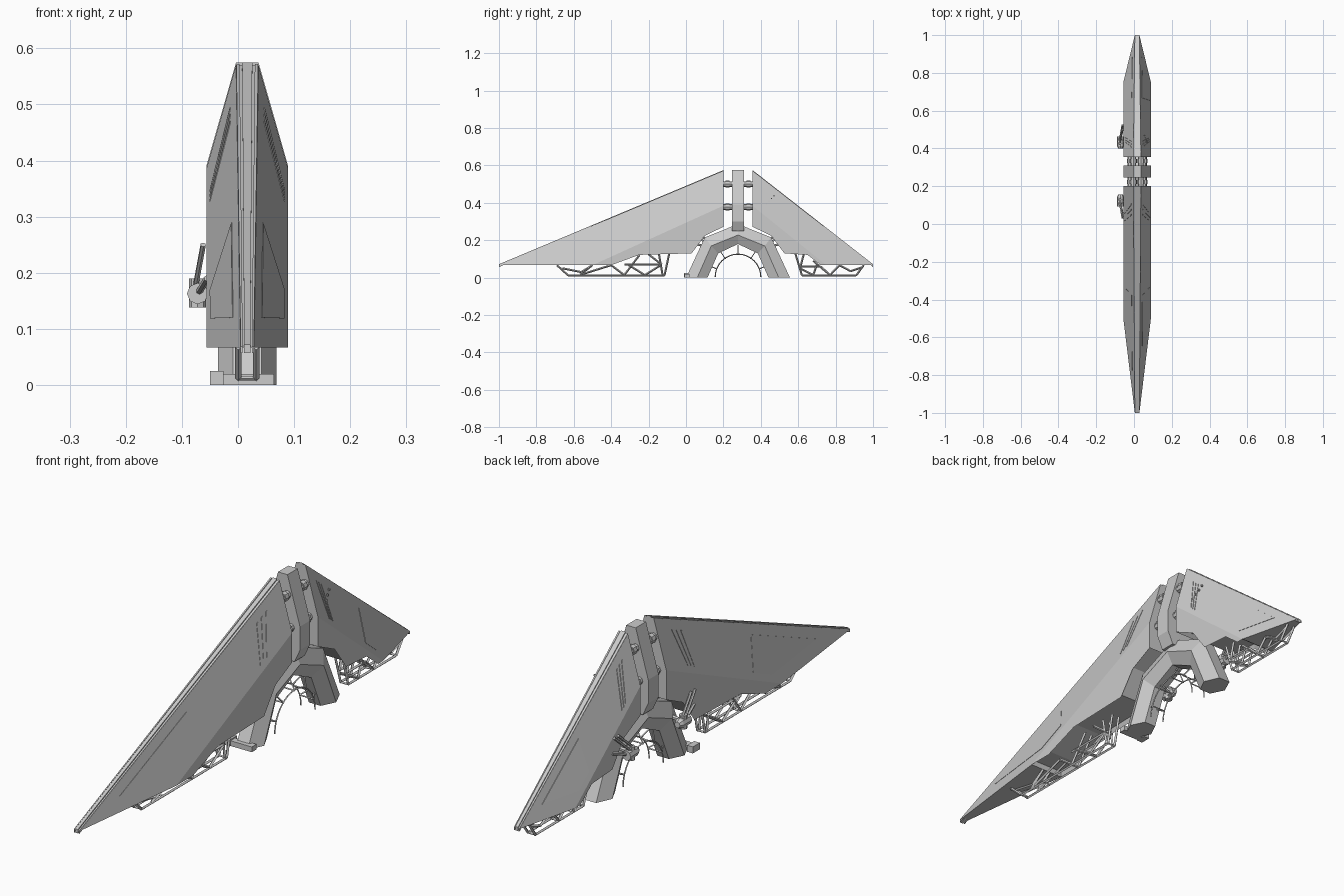
import bpy, bmesh, math
from mathutils import Vector

if "Cube" in bpy.data.objects:
    bpy.data.objects.remove(bpy.data.objects["Cube"])

CX, CY = 0.0165, 0.278          # symmetry planes of the hull and the arch


def finish(bm, name):
    bmesh.ops.recalc_face_normals(bm, faces=bm.faces)
    me = bpy.data.meshes.new(name)
    bm.to_mesh(me)
    bm.free()
    ob = bpy.data.objects.new(name, me)
    bpy.context.collection.objects.link(ob)
    return ob


def bar(bm, a, b, r, n=4, r2=None):
    a, b = Vector(a), Vector(b)
    d = b - a
    m = d.to_track_quat('Z', 'Y').to_matrix().to_4x4()
    m.translation = (a + b) / 2
    bmesh.ops.create_cone(bm, cap_ends=True, segments=n, radius1=r,
                          radius2=r if r2 is None else r2, depth=d.length, matrix=m)


def box(bm, lo, hi):
    vs = bmesh.ops.create_cube(bm, size=1)['verts']
    for v in vs:
        v.co = Vector([l + (c + .5) * (h - l) for c, l, h in zip(v.co, lo, hi)])


def my(y):                       # mirror about the arch centre
    return 2 * CY - y


# Wing hull: slanted upper faces, vertical lower sides, recessed underside
def wing(name, tip, peak, crease_tip, crease_peak, belly):
    bm = bmesh.new()
    pts = [(tip, .012), (peak, .02), (crease_peak, .073)] + \
          [(p, .073) for p in belly] + [(crease_tip, .073)]
    R = [bm.verts.new((CX + w, *p)) for p, w in pts]
    L = [bm.verts.new((CX - w, *p)) for p, w in pts]
    n = len(pts)
    for S in (L, R):
        bm.faces.new((S[0], S[1], S[2], S[n - 1]))
        bm.faces.new(S[2:])
    bm.faces.new((L[0], L[1], R[1], R[0]))
    bm.faces.new((L[1], L[2], L[3], R[3], R[2], R[1]))
    under = [bm.faces.new((L[i], L[i + 1], R[i + 1], R[i])) for i in range(3, n - 1)]
    bm.faces.new((L[n - 1], L[0], R[0], R[n - 1]))
    bmesh.ops.recalc_face_normals(bm, faces=bm.faces)
    bmesh.ops.inset_region(bm, faces=under, thickness=.008, depth=-.018)
    finish(bm, name)

    # Raised spine and side lips along the leading edge
    bm = bmesh.new()
    for off, w, h in ((0, .009, .005), (-.0165, .003, .002), (.0165, .003, .002)):
        k = [.6, 1]
        ring = []
        for (y, z), f in zip((tip, peak), k):
            ring.append([bm.verts.new((CX + (off + sx * w) * f, y, z + dz))
                         for sx, dz in ((-1, -.01), (1, -.01), (1, h), (-1, h))])
        for i in range(4):
            j = (i + 1) % 4
            bm.faces.new((ring[0][i], ring[0][j], ring[1][j], ring[1][i]))
        bm.faces.new(ring[0])
        bm.faces.new(ring[1])
    finish(bm, name + "_spine")

    # Thin plates on the slanted faces, laid out in (along, down) coordinates
    bm = bmesh.new()

    def plate(side, uv, t=.0015):
        vs = []
        for u, v in uv:
            top = Vector((.012 + .008 * u, *Vector(tip).lerp(Vector(peak), u)))
            low = Vector((.073, *Vector(crease_tip).lerp(Vector(crease_peak), u)))
            p = top.lerp(low, v)
            vs.append(bm.verts.new((CX + side * (p.x + t), p.y, p.z + t * .3)))
        f = bm.faces.new(vs)
        ext = bmesh.ops.extrude_face_region(bm, geom=[f])['geom']
        for e in ext:
            if isinstance(e, bmesh.types.BMVert):
                e.co.x -= side * t * 2
    for s in (-1, 1):
        plate(s, [(.15, .87), (.113, .2), (.476, .2), (.3, .87)])
        for k in range(3):
            u = .76 + .025 * k
            plate(s, [(u, .87), (u + .1, .2), (u + .106, .2), (u + .006, .87)])
    finish(bm, name + "_panels")


belly = [(.2, .272), (.1, .224), (.03, .13), (-.25, .122), (-.4, .067)]
wing("front_wing", (-1, .067), (.2, .57), (-.5, .067), (.2, .385), belly)
rear = [(my(y), z) for y, z in belly[:3]] + [(.65, .122), (.72, .067)]
wing("rear_wing", (1, .067), (.356, .57), (.75, .067), (.356, .385), rear)

# Arch: hexagonal section swept along a five-point path
half_out, half_mid, half_in = ([(0, 0), (.1, .215)], [(.06, 0), (.135, .17)], [(.115, 0), (.172, .13)])


def full(half, top):
    return half + [(CY, top)] + [(my(y), z) for y, z in reversed(half)]


o, m, i_ = full(half_out, .287), full(half_mid, .228), full(half_in, .18)
bm = bmesh.new()
rings = [[bm.verts.new((CX + dx, *p)) for dx, p in
          ((-.025, a), (.025, a), (.052, b), (.025, c), (-.025, c), (-.052, b))]
         for a, b, c in zip(o, m, i_)]
for r0, r1 in zip(rings, rings[1:]):
    for k in range(6):
        j = (k + 1) % 6
        bm.faces.new((r0[k], r0[j], r1[j], r1[k]))
bm.faces.new(rings[0])
bm.faces.new(rings[-1])
finish(bm, "arch")

# Central pillar standing on the arch, same outline as the wing ends
bm = bmesh.new()
prof = [(.02, .575), (.073, .39), (.073, .3), (.05, .25)]
prof += [(-x, z) for x, z in reversed(prof)]
f = bm.faces.new([bm.verts.new((CX + x, CY - .031, z)) for x, z in prof])
ext = bmesh.ops.extrude_face_region(bm, geom=[f])['geom']
for e in ext:
    if isinstance(e, bmesh.types.BMVert):
        e.co.y += .062
finish(bm, "centre_pillar")

# Coupling rods joining wings to pillar
bm = bmesh.new()
for z, dx in ((.5, .02), (.378, .035)):
    for s in (-1, 1):
        x = CX + s * dx
        bar(bm, (x, .19, z), (x, my(.19), z), .015, 8)
        for y in (.222, my(.222)):
            bar(bm, (x, y - .01, z), (x, y + .01, z), .019, 8)
finish(bm, "coupling_rods")


# Landing trusses under each wing
def truss(name, paths, rungs):
    bm = bmesh.new()
    for dx in (-.016, .016):
        for path in paths:
            for a, b in zip(path, path[1:]):
                bar(bm, (CX + dx, *a), (CX + dx, *b), .0055)
    for p in rungs:
        bar(bm, (CX - .016, *p), (CX + .016, *p), .004)
    finish(bm, name)


truss("front_truss",
      [[(-.69, .067), (-.63, .012), (-.115, .012), (-.09, .128)],
       [(-.145, .128), (-.125, .012)],
       [(-.66, .05), (-.56, .03), (-.5, .067), (-.57, .014)],
       [(-.57, .014), (-.4, .067), (-.33, .014), (-.25, .12)],
       [(-.33, .07), (-.13, .07), (-.22, .014), (-.31, .07)],
       [(-.2, .125), (-.13, .07)]],
      [(-.63, .012), (-.5, .012), (-.33, .012), (-.22, .012), (-.115, .012)])
truss("rear_truss",
      [[(.95, .067), (.91, .012), (.62, .012), (.585, .128)],
       [(.63, .128), (.61, .05), (.68, .014), (.7, .07)],
       [(.61, .06), (.72, .06), (.77, .014), (.82, .067)],
       [(.77, .014), (.68, .09)], [(.82, .067), (.88, .035), (.94, .055)]],
      [(.91, .012), (.77, .012), (.68, .012), (.62, .012)])

# Thin ring with spokes under the arch
bm = bmesh.new()
N = 16
for dx in (-.03, .03):
    P = [(CX + dx, CY + .122 * math.cos(math.pi * k / N), .004 + .122 * math.sin(math.pi * k / N))
         for k in range(N + 1)]
    for a, b in zip(P, P[1:]):
        bar(bm, a, b, .003)
for k in (2, 5, 8, 11, 14):
    c, s = math.cos(math.pi * k / N), math.sin(math.pi * k / N)
    for dx in (-.03, .03):
        bar(bm, (CX + dx, CY + .122 * c, .122 * s), (CX, CY + .175 * c, .175 * s), .003)
    bar(bm, (CX - .03, CY + .122 * c, .122 * s), (CX + .03, CY + .122 * c, .122 * s), .003)
finish(bm, "arch_ring")

# Pods on struts at the left side, one each side of the arch
for name, fy in (("front_pod", lambda y: y), ("rear_pod", my)):
    bm = bmesh.new()
    pod = (-.072, fy(.12), .163)
    bar(bm, (-.072, fy(.092), .163), (-.072, fy(.142), .163), .019, 8)
    bar(bm, (-.072, fy(.142), .163), (-.072, fy(.156), .163), .019, 8, .012)
    bar(bm, (-.072, pod[1], .138), (-.072, pod[1], .19), .015, 8)
    for dy in (-.012, .012):
        bar(bm, (-.075, pod[1] + dy, .18), (-.062, fy(.045) + dy, .25), .005, 6)
    bar(bm, (-.07, fy(.1), .165), (-.055, fy(.03), .19), .006, 6)
    bar(bm, (-.07, pod[1], .165), (.0, pod[1], .17), .008, 6)
    finish(bm, name)

# Small entry step at the foot of the front leg
bm = bmesh.new()
box(bm, (-.05, -.012, 0), (-.026, .03, .025))
box(bm, (-.03, -.008, 0), (.064, .02, .02))
finish(bm, "leg_step")

# Row of small windows on the rear wing
bm = bmesh.new()
for k in range(5):
    y, z = .415 + .013 * k, .375 + .015 * k
    x = CX + .057 - .0035 * k
    box(bm, (x - .006, y, z), (x + .001, y + .005, z + .007))
finish(bm, "rear_windows")
